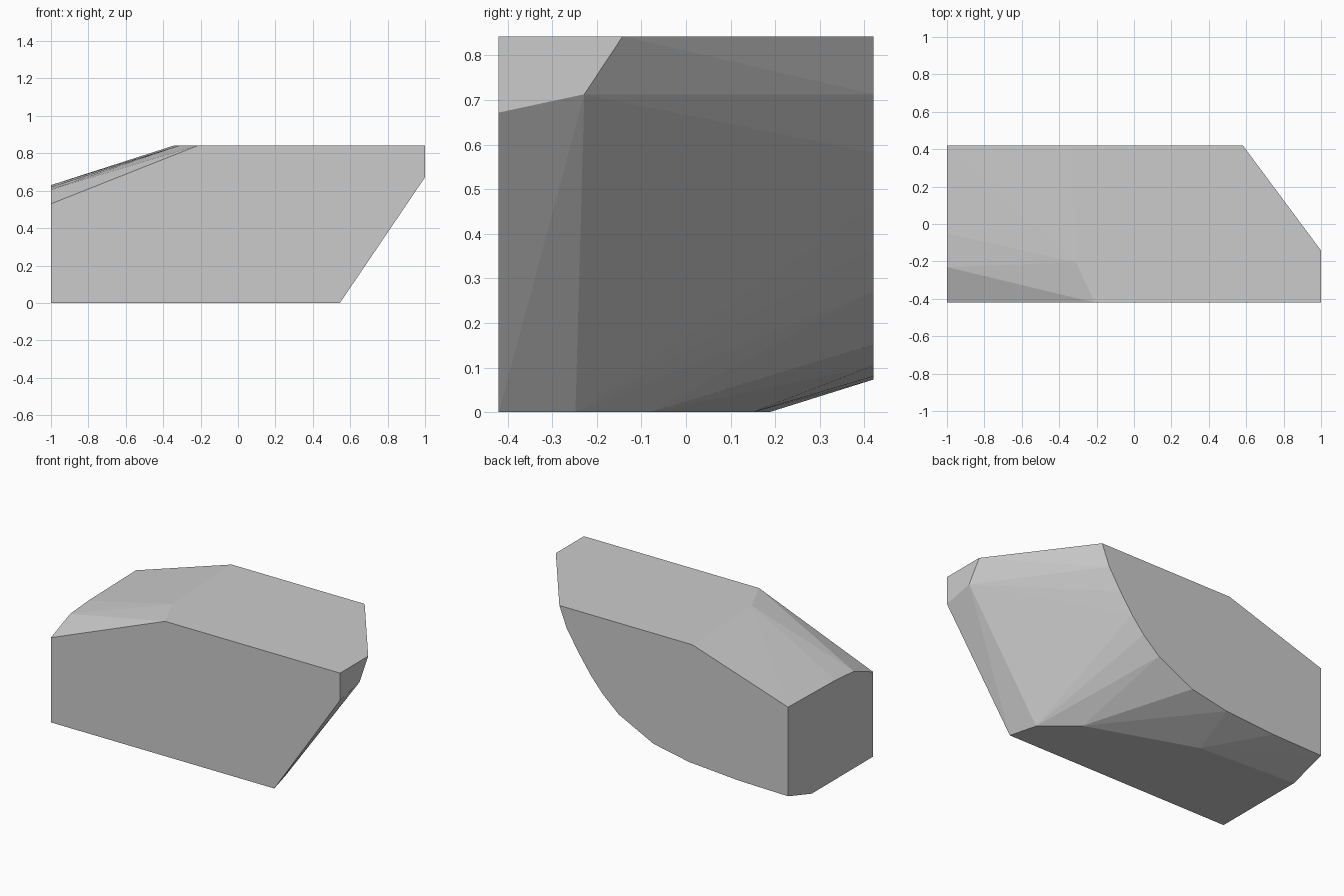
import bpy, bmesh, math

old = bpy.data.objects.get("Cube")
if old:
    bpy.data.objects.remove(old)

H, D = 0.843, 0.42  # overall height and half depth

# Flat front outline (x, z)
front = [(-1, 0), (0.545, 0), (1, 0.672), (1, H), (-0.21, H), (-1, 0.53)]

# Curved back outline (x, z)
back = [(-1, 0.63), (-0.338, H), (0.582, H), (0.531, 0.713), (0.448, 0.582),
        (0.366, 0.466), (0.283, 0.37), (0.172, 0.272), (-0.069, 0.152),
        (-0.317, 0.104), (-0.655, 0.08), (-1, 0.073)]

# Corners between the two outlines
base_rim = [(0.5, -0.248, 0), (0.305, -0.08, 0), (-0.353, 0.15, 0), (-1, 0.187, 0)]
end_facet = [(1, -0.142, H), (1, -0.228, 0.713)]
top_slope = [(-0.31, -0.205, H), (-1, -0.23, 0.606), (-1, -0.05, 0.62)]

points = [(x, -D, z) for x, z in front] + [(x, D, z) for x, z in back]
points += base_rim + end_facet + top_slope

# Wrap the outlines into one faceted block
bm = bmesh.new()
for p in points:
    bm.verts.new(p)
hull = bmesh.ops.convex_hull(bm, input=bm.verts)
loose = [g for g in hull["geom_interior"] if isinstance(g, bmesh.types.BMVert)]
bmesh.ops.delete(bm, geom=loose, context="VERTS")
bmesh.ops.dissolve_limit(bm, angle_limit=math.radians(0.3),
                         verts=bm.verts, edges=bm.edges)
bmesh.ops.recalc_face_normals(bm, faces=bm.faces)

mesh = bpy.data.meshes.new("faceted_block")
bm.to_mesh(mesh)
bm.free()
block = bpy.data.objects.new("faceted_block", mesh)
bpy.context.collection.objects.link(block)

# Plain grey surface
grey = bpy.data.materials.new("light_grey")
grey.use_nodes = True
colour = (0.6, 0.6, 0.6, 1)
grey.diffuse_color = colour
grey.node_tree.nodes["Principled BSDF"].inputs["Base Color"].default_value = colour
mesh.materials.append(grey)
